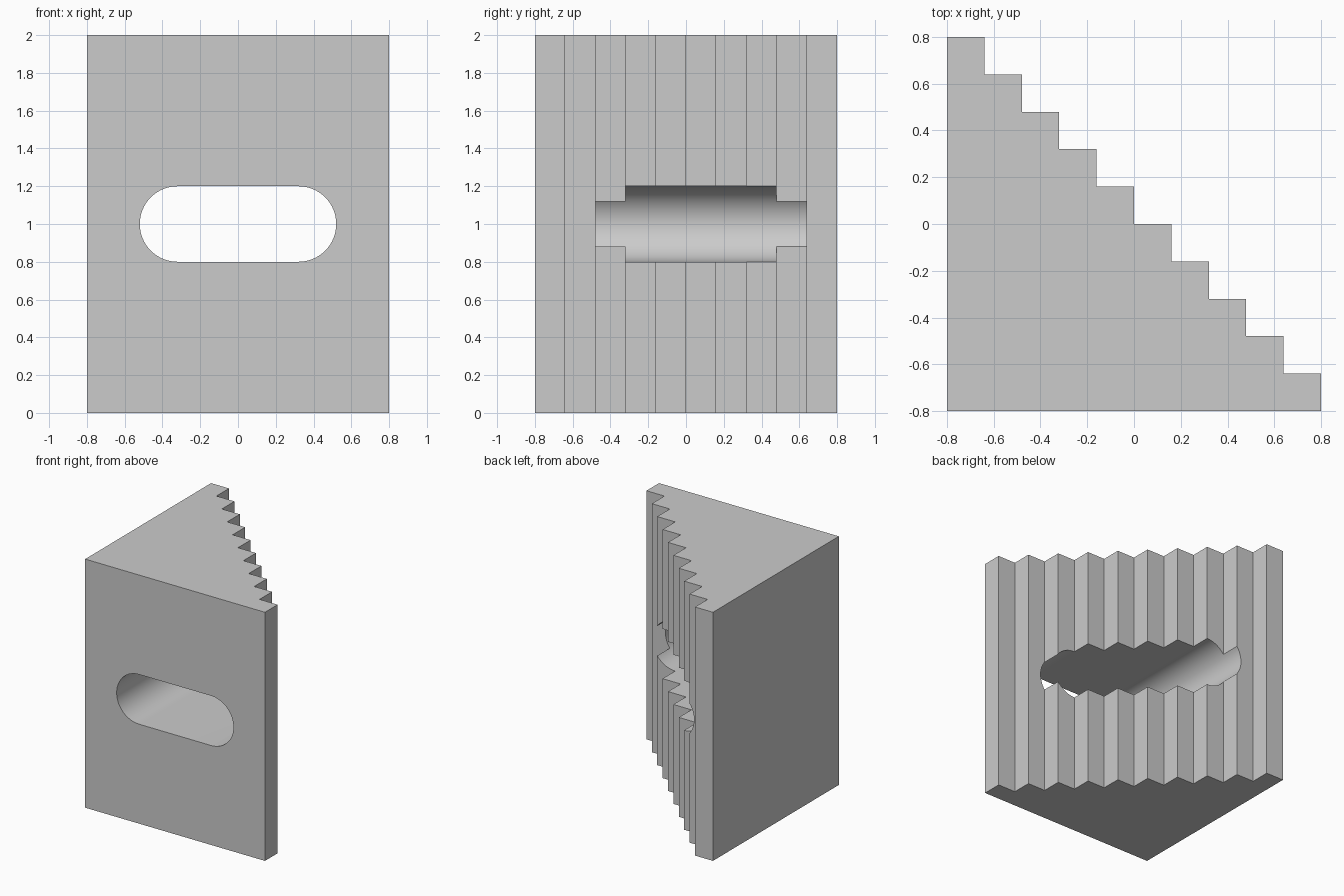
import bpy
import bmesh
import math
from mathutils import Vector

STEPS, STEP = 10, 0.16
HALF, HEIGHT = 0.8, 2.0
SLOT_RADIUS, SLOT_CENTRE = 0.2, 0.32

cube = bpy.data.objects.get("Cube")
if cube:
    bpy.data.objects.remove(cube, do_unlink=True)

grey = bpy.data.materials.new("plain grey")
grey.use_nodes = True
grey.diffuse_color = (0.6, 0.6, 0.6, 1)
grey.node_tree.nodes["Principled BSDF"].inputs["Base Color"].default_value = grey.diffuse_color


def prism(name, profile, along):
    """Extrude a closed profile along a vector."""
    bm = bmesh.new()
    face = bm.faces.new([bm.verts.new(p) for p in profile])
    ext = bmesh.ops.extrude_face_region(bm, geom=[face])
    verts = [v for v in ext["geom"] if isinstance(v, bmesh.types.BMVert)]
    bmesh.ops.translate(bm, verts=verts, vec=Vector(along))
    bmesh.ops.recalc_face_normals(bm, faces=bm.faces)
    mesh = bpy.data.meshes.new(name)
    bm.to_mesh(mesh)
    bm.free()
    mesh.materials.append(grey)
    obj = bpy.data.objects.new(name, mesh)
    bpy.context.collection.objects.link(obj)
    return obj


# Wedge block with a staircase along its diagonal back
outline = [(-HALF, -HALF, 0), (HALF, -HALF, 0)]
for i in reversed(range(STEPS)):
    x, y = -HALF + STEP * i, HALF - STEP * i
    outline += [(x + STEP, y, 0), (x, y, 0)]
block = prism("stepped_block", outline, (0, 0, HEIGHT))

# Rounded slot running front to back
slot = []
for side in (1, -1):
    for k in range(33):
        a = math.pi * k / 32 - side * math.pi / 2
        slot.append((side * SLOT_CENTRE + SLOT_RADIUS * math.cos(a), -1,
                     HEIGHT / 2 + SLOT_RADIUS * math.sin(a)))
cutter = prism("slot_cutter", slot, (0, 2, 0))
cutter.hide_render = True

cut = block.modifiers.new("slot", "BOOLEAN")
cut.operation = "DIFFERENCE"
cut.solver = "EXACT"
cut.object = cutter
bpy.ops.object.select_all(action="DESELECT")
block.select_set(True)
bpy.context.view_layer.objects.active = block
bpy.ops.object.modifier_apply(modifier=cut.name)
bpy.data.objects.remove(cutter, do_unlink=True)
bpy.ops.object.shade_smooth_by_angle(angle=math.radians(30))
